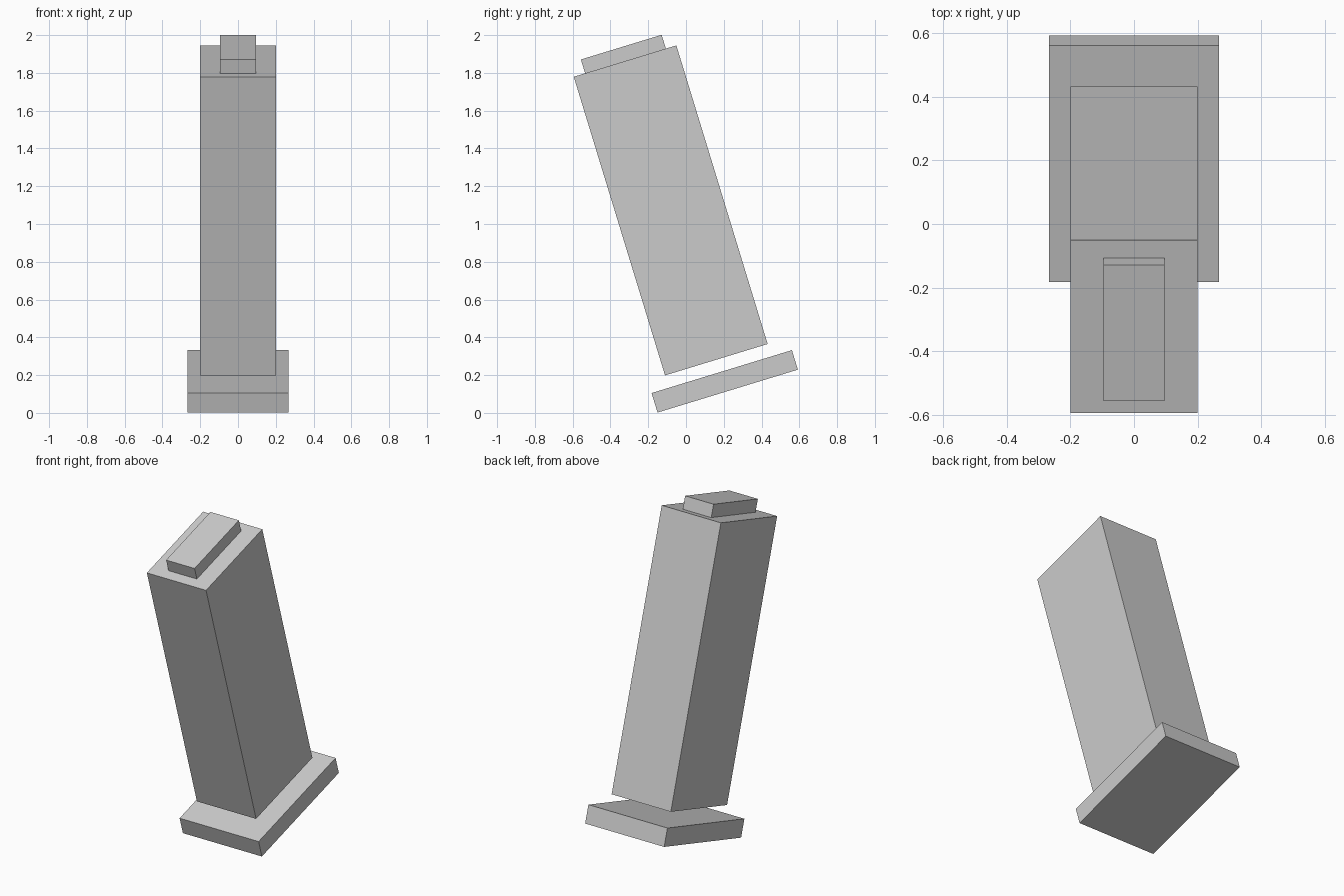
import bpy
import math

if "Cube" in bpy.data.objects:
    bpy.data.objects.remove(bpy.data.objects["Cube"])

TILT = math.radians(17)  # every block leans towards the front

grey = bpy.data.materials.new("light_grey")
grey.diffuse_color = (0.6, 0.6, 0.6, 1.0)
grey.use_nodes = True
grey.node_tree.nodes["Principled BSDF"].inputs["Base Color"].default_value = grey.diffuse_color


def block(name, size, y, z):
    """Box of the given size, centred on x = 0 and leaning forward."""
    bpy.ops.mesh.primitive_cube_add(size=1, location=(0, y, z), rotation=(TILT, 0, 0))
    obj = bpy.context.object
    obj.name = name
    obj.scale = size
    obj.data.materials.append(grey)
    return obj


# Wide slab floating just below the body
block("base_plate", (0.534, 0.777, 0.108), 0.205, 0.167)
# Tall main body
block("body", (0.40, 0.568, 1.653), -0.081, 1.072)
# Small cap resting on the top face
block("top_cap", (0.192, 0.447, 0.08), -0.331, 1.898)
